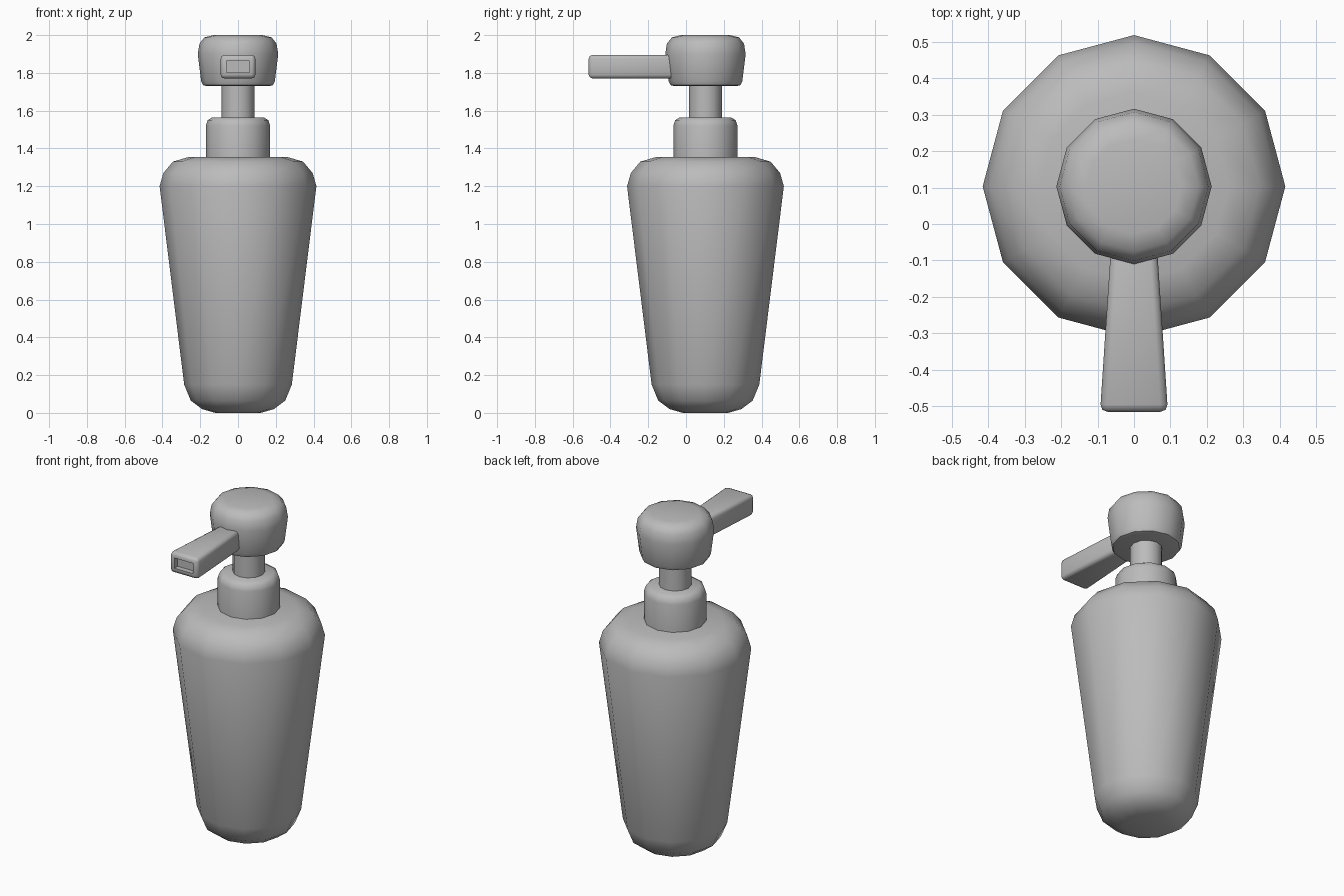
import bpy, bmesh
from math import cos, sin, pi, radians

if "Cube" in bpy.data.objects:
    bpy.data.objects.remove(bpy.data.objects["Cube"])

AXIS_Y = 0.103
SIDES = 12

grey = bpy.data.materials.new("plain_grey")
grey.use_nodes = True
colour = (0.5, 0.5, 0.5, 1)
grey.diffuse_color = colour
grey.node_tree.nodes["Principled BSDF"].inputs["Base Color"].default_value = colour


def finish(bm, name, angle):
    bmesh.ops.recalc_face_normals(bm, faces=bm.faces)
    mesh = bpy.data.meshes.new(name)
    bm.to_mesh(mesh)
    bm.free()
    mesh.materials.append(grey)
    obj = bpy.data.objects.new(name, mesh)
    bpy.context.collection.objects.link(obj)
    bpy.ops.object.select_all(action='DESELECT')
    obj.select_set(True)
    bpy.context.view_layer.objects.active = obj
    bpy.ops.object.shade_smooth_by_angle(angle=radians(angle))
    return obj


def lathe(name, profile):
    """Turn a (radius, height) profile into a closed twelve-sided part."""
    bm = bmesh.new()
    rings = []
    for r, z in profile:
        rings.append([bm.verts.new((r * cos(2 * pi * i / SIDES),
                                    AXIS_Y + r * sin(2 * pi * i / SIDES), z))
                      for i in range(SIDES)])
    for low, high in zip(rings, rings[1:]):
        for i in range(SIDES):
            j = (i + 1) % SIDES
            bm.faces.new((low[i], low[j], high[j], high[i]))
    bm.faces.new(rings[0][::-1])
    bm.faces.new(rings[-1])
    return finish(bm, name, 45)


# Bottle, collar, pump stem and pump head
lathe("bottle", [(0.12, 0), (0.19, 0.02), (0.25, 0.065), (0.285, 0.15),
                 (0.415, 1.2), (0.395, 1.27), (0.345, 1.33), (0.26, 1.355)])
lathe("collar", [(0.17, 1.34), (0.17, 1.52), (0.16, 1.55), (0.135, 1.565)])
lathe("stem", [(0.088, 1.55), (0.088, 1.75)])
lathe("pump_head", [(0.165, 1.73), (0.185, 1.735), (0.195, 1.755),
                    (0.213, 1.9), (0.204, 1.955), (0.178, 1.988), (0.13, 2.0)])

# Spout: a tapered, rounded bar with a recessed nozzle in its tip
bm = bmesh.new()
bmesh.ops.create_cube(bm, size=1)
for v in bm.verts:
    tip = v.co.y < 0
    v.co.x *= 0.186 if tip else 0.118
    v.co.y = -0.515 if tip else 0.0
    v.co.z = 1.833 + v.co.z * 0.125
bmesh.ops.bevel(bm, geom=bm.edges[:], offset=0.02, segments=2,
                profile=0.5, affect='EDGES')
bm.normal_update()
front = min(bm.faces, key=lambda f: f.calc_center_median().y + f.normal.y)
bmesh.ops.inset_region(bm, faces=[front], thickness=0.017)
bmesh.ops.inset_region(bm, faces=[front], thickness=0.0005, depth=-0.03)
finish(bm, "spout", 50)
